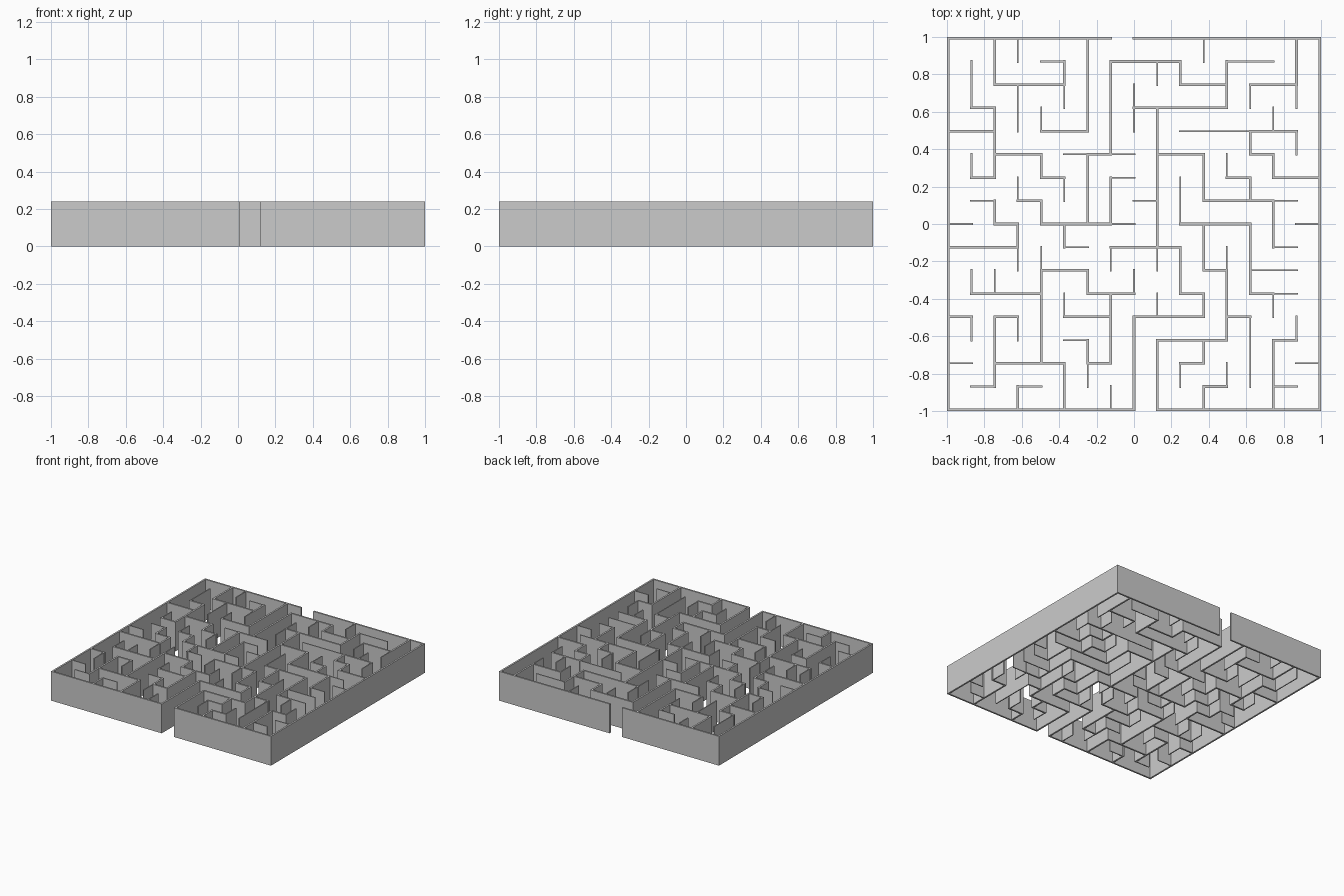
import bpy

if "Cube" in bpy.data.objects:
    bpy.data.objects.remove(bpy.data.objects["Cube"])

N = 16                 # cells per side
T = 0.014              # wall thickness
H = 0.24               # wall height
P = (2 - T) / N        # spacing of wall centre lines

# wall runs per grid line, as "start-end" posts (rows from the back, columns from the left)
ROWS = ["0-7 8-16", "4-5 7-10 12-14", "2-5 10-12 13-15", "1-2 8-12", "0-2 4-6 10-15",
        "2-4 5-8 9-11 13-14", "1-2 4-5 7-8 12-13 14-16", "1-2 3-4 8-9 11-15",
        "0-1 2-3 4-8 10-13 15-16", "0-3 5-6 7-10 14-15", "4-6 11-12 13-15",
        "1-4 6-8 10-11 13-15", "0-1 2-3 5-7 8-11 12-13", "5-6 9-12 14-15",
        "0-1 2-5 6-7 10-11 15-16", "1-2 3-4 11-12 14-15", "0-8 9-16"]
COLS = ["0-16", "1-3 5-6 10-11 12-13", "0-2 3-6 7-8 10-11 12-15",
        "0-1 2-4 6-7 8-10 12-13 15-16", "3-4 5-6 7-8 9-14", "1-3 6-7 8-9 11-12 14-16",
        "0-4 5-8 10-11 13-15", "1-5 6-8 9-10 11-14 15-16", "2-4 10-11 12-16",
        "1-2 3-10 11-12 13-16", "1-2 6-8 9-11 14-15", "0-1 5-7 8-10 11-12 13-14 15-16",
        "1-3 5-6 9-13 14-15", "2-3 4-5 6-7 8-11 12-15", "3-4 5-6 7-9 11-12 13-16",
        "0-3 4-5 12-13", "0-16"]


def parse(lines):
    return [(i, *map(int, run.split("-"))) for i, line in enumerate(lines) for run in line.split()]


rows, cols = parse(ROWS), parse(COLS)
row_posts = {(k, j) for j, a, b in rows for k in range(a, b + 1)}
col_posts = {(i, k) for i, a, b in cols for k in range(a, b + 1)}
verts, faces = [], []


def box(x0, x1, y0, y1):
    n = len(verts)
    verts.extend((x, y, z) for z in (0, H) for x, y in ((x0, y0), (x1, y0), (x1, y1), (x0, y1)))
    faces.extend(tuple(n + k for k in f) for f in
                 ((3, 2, 1, 0), (4, 5, 6, 7), (0, 1, 5, 4), (1, 2, 6, 5), (2, 3, 7, 6), (3, 0, 4, 7)))


def wall(line, a, b, thick, vertical):
    c, h, e = -1 + T / 2 + line * P, thick / 2, T / 2
    s, t = -1 + T / 2 + a * P - e, -1 + T / 2 + b * P + e
    if vertical:
        box(c - h, c + h, -t, -s)
    else:
        box(s, t, -c - h, -c + h)


# each run is split so that its free tips, past the last junction, are thinner
for runs, crossing, vertical in ((rows, col_posts, False), (cols, row_posts, True)):
    for line, a, b in runs:
        joints = [k for k in range(a, b + 1)
                  if ((line, k) if vertical else (k, line)) in crossing]
        if line in (0, N) or not joints:
            wall(line, a, b, T, vertical)
            continue
        lo, hi = joints[0], joints[-1]
        for s, t, thick in ((a, lo, T * 0.6), (lo, hi, T), (hi, b, T * 0.6)):
            if t > s:
                wall(line, s, t, thick, vertical)

mesh = bpy.data.meshes.new("maze_walls")
mesh.from_pydata(verts, [], faces)
mesh.update()
obj = bpy.data.objects.new("maze_walls", mesh)
bpy.context.collection.objects.link(obj)
